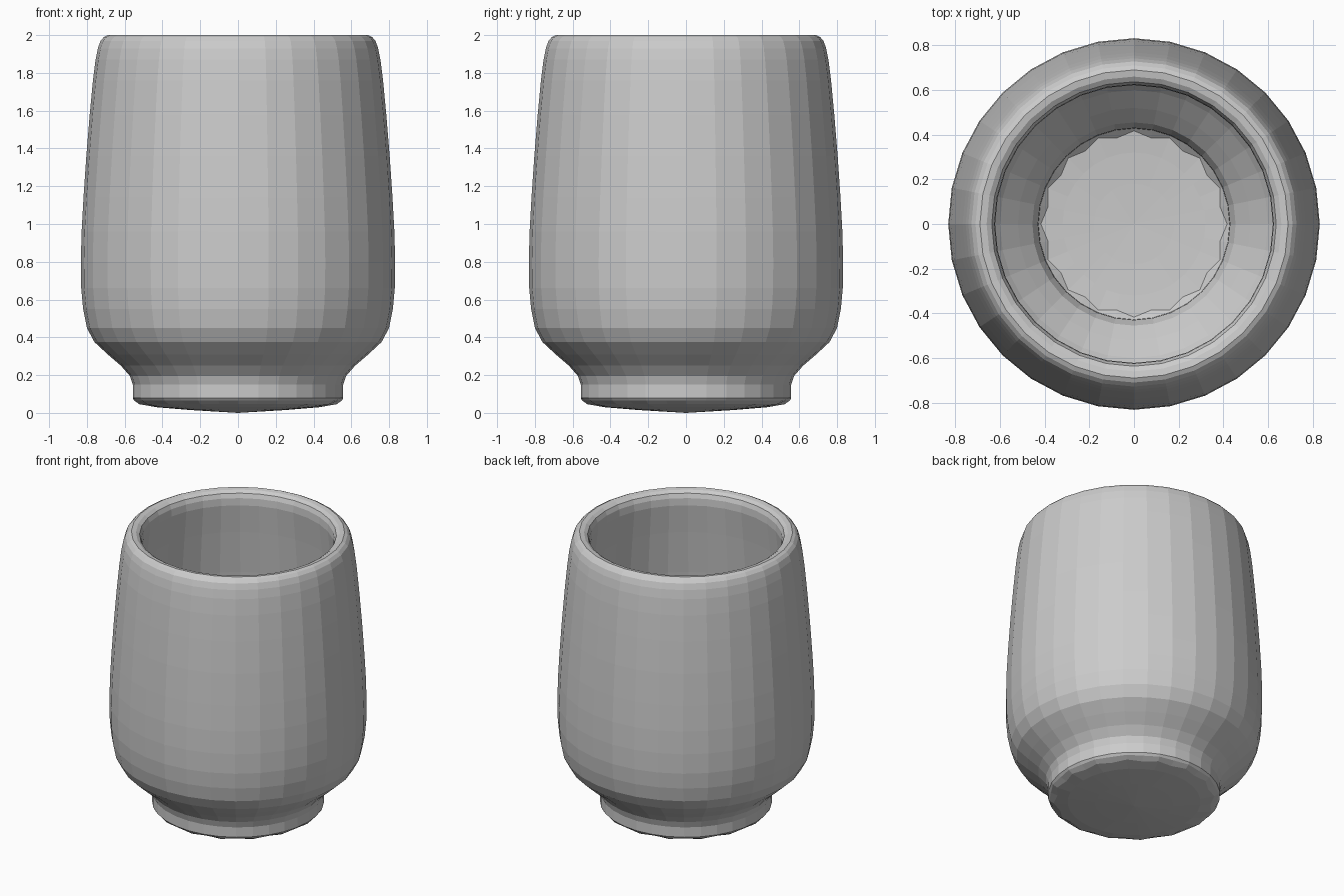
import bpy, bmesh, math

SEGMENTS = 32

# Glazed clay colour
clay = bpy.data.materials.new("grey clay")
clay.diffuse_color = (0.6, 0.6, 0.6, 1)

# Cup section (radius, height, ripple): underside, outer wall, lip, inner wall, floor
section = [
    (0.25, 0.015, 0), (0.43, 0.03, 0), (0.51, 0.046, 0.012), (0.545, 0.065, 0.005),
    (0.557, 0.08, 0), (0.557, 0.15, 0), (0.572, 0.195, 0), (0.62, 0.25, 0),
    (0.69, 0.31, 0), (0.76, 0.375, 0), (0.80, 0.45, 0), (0.82, 0.55, 0),
    (0.83, 0.66, 0), (0.832, 0.80, 0), (0.828, 0.96, 0), (0.818, 1.14, 0),
    (0.803, 1.36, 0), (0.785, 1.58, 0), (0.768, 1.76, 0), (0.754, 1.87, 0),
    (0.742, 1.93, 0), (0.728, 1.97, 0), (0.71, 1.99, 0), (0.69, 2.0, 0),
    (0.66, 1.995, 0), (0.637, 1.98, 0), (0.625, 1.95, 0), (0.622, 1.90, 0),
    (0.645, 1.70, 0), (0.675, 1.40, 0), (0.70, 1.05, 0), (0.705, 0.80, 0),
    (0.695, 0.62, 0), (0.665, 0.50, 0), (0.60, 0.42, 0), (0.52, 0.34, 0),
    (0.455, 0.27, 0), (0.43, 0.21, 0), (0.428, 0.17, 0), (0.405, 0.15, 0.012),
    (0.32, 0.142, 0), (0.18, 0.135, 0),
]

bm = bmesh.new()
rings = []
for radius, z, ripple in section:
    ring = []
    for i in range(SEGMENTS):
        a = 2 * math.pi * i / SEGMENTS
        r = radius + ripple * (-1) ** i
        ring.append(bm.verts.new((r * math.cos(a), r * math.sin(a), z)))
    rings.append(ring)

# Walls between neighbouring rings
for low, high in zip(rings, rings[1:]):
    for i in range(SEGMENTS):
        j = (i + 1) % SEGMENTS
        bm.faces.new((low[i], low[j], high[j], high[i]))

# Close the gently domed underside and the inner floor
base_tip = bm.verts.new((0, 0, 0))
floor_tip = bm.verts.new((0, 0, 0.13))
for i in range(SEGMENTS):
    j = (i + 1) % SEGMENTS
    bm.faces.new((base_tip, rings[0][j], rings[0][i]))
    bm.faces.new((floor_tip, rings[-1][i], rings[-1][j]))

bmesh.ops.recalc_face_normals(bm, faces=bm.faces)
mesh = bpy.data.meshes.new("cup")
bm.to_mesh(mesh)
bm.free()
mesh.materials.append(clay)
bpy.context.collection.objects.link(bpy.data.objects.new("cup", mesh))
